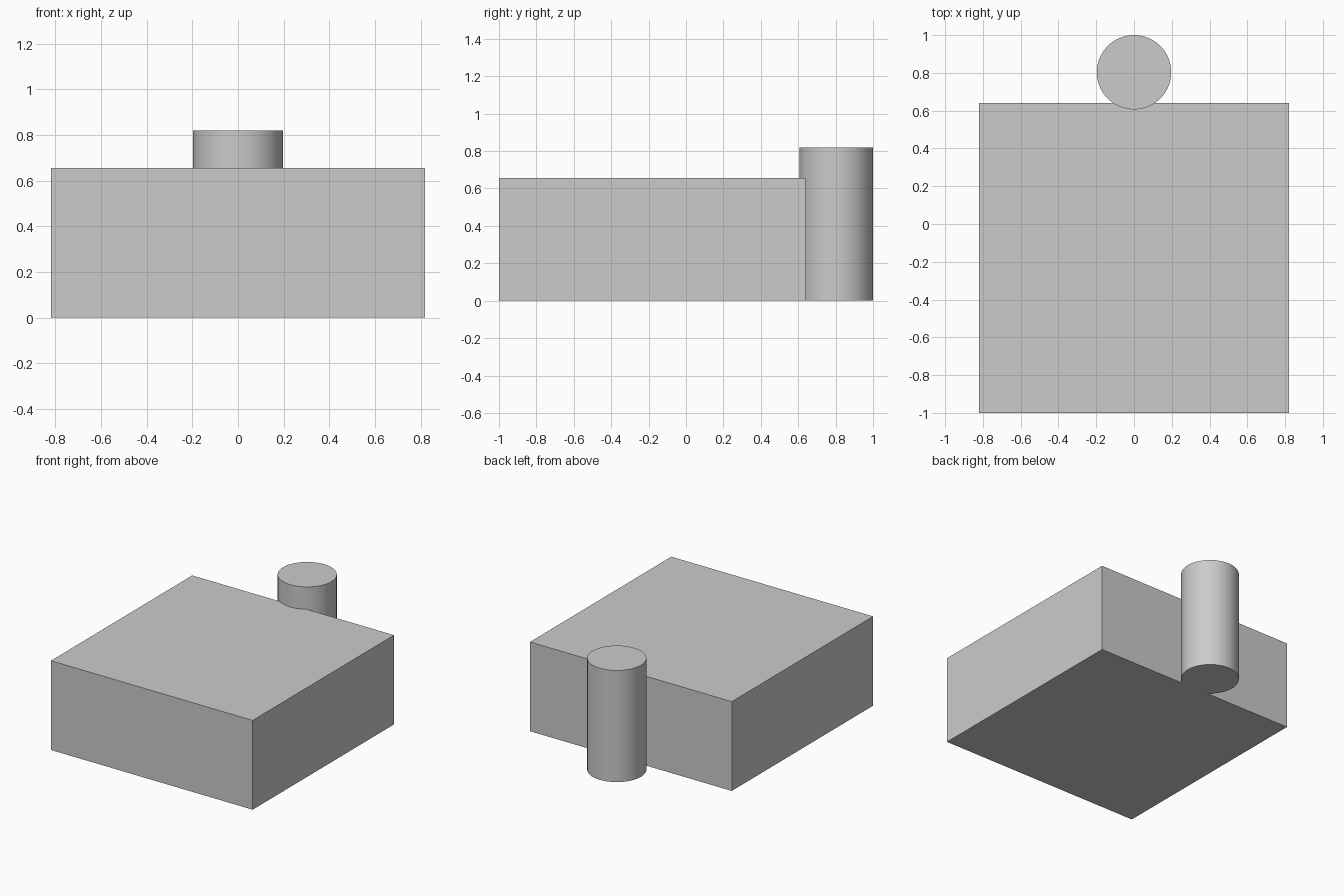
import bpy
import math

cube = bpy.data.objects.get("Cube")
if cube:
    bpy.data.objects.remove(cube, do_unlink=True)

# All sizes are in modules; the whole length is 12.2 modules
U = 2 / 12.2

grey = bpy.data.materials.new("plain grey")
grey.use_nodes = True
colour = (0.6, 0.6, 0.6, 1)
grey.diffuse_color = colour
grey.node_tree.nodes["Principled BSDF"].inputs["Base Color"].default_value = colour


def finish(name):
    ob = bpy.context.object
    ob.name = name
    ob.data.name = name
    bpy.ops.object.transform_apply(location=False, rotation=False, scale=True)
    ob.data.materials.append(grey)
    return ob


# Main square block
bpy.ops.mesh.primitive_cube_add(size=1, location=(0, -1 + 5 * U, 2 * U))
bpy.context.object.scale = (10 * U, 10 * U, 4 * U)
finish("block")

# Round post set slightly into the back face
bpy.ops.mesh.primitive_cylinder_add(vertices=96, radius=1.2 * U, depth=5 * U,
                                    location=(0, 1 - 1.2 * U, 2.5 * U))
finish("back_post")
bpy.ops.object.shade_smooth_by_angle(angle=math.radians(30))
